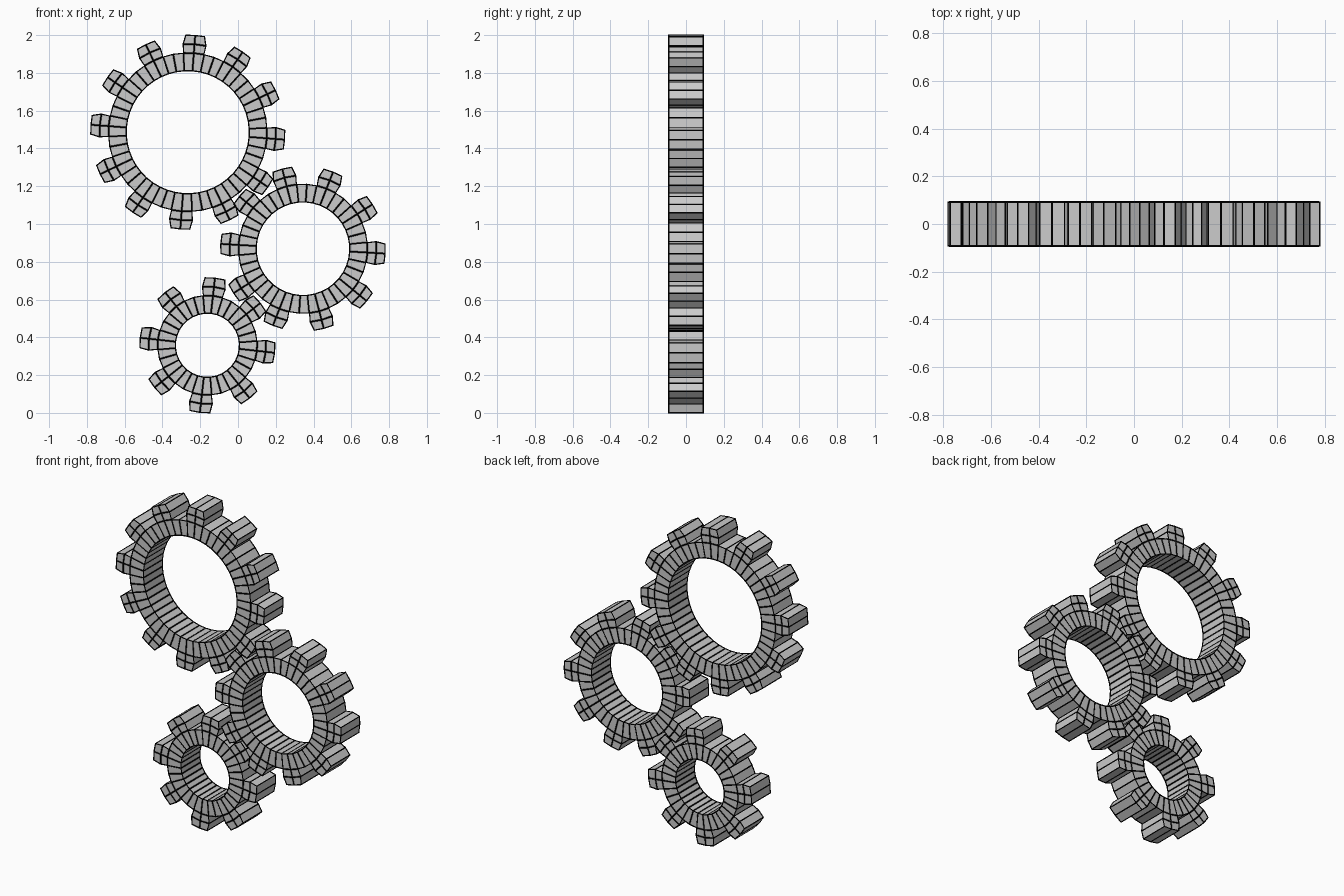
import bpy, bmesh
from math import cos, sin, tan, radians, pi

if "Cube" in bpy.data.objects:
    bpy.data.objects.remove(bpy.data.objects["Cube"])

HALF_WIDTH = 0.0925   # half thickness along y
ADD = 0.047           # tooth height above / below the pitch circle
BASE = 0.0945         # radial thickness of the ring
LINE = 0.008          # thickness of the dark edge lines

# Body grey and black edge lines
grey = bpy.data.materials.new("body_grey")
grey.diffuse_color = (0.8, 0.8, 0.8, 1)
grey.use_nodes = True
grey.node_tree.nodes["Principled BSDF"].inputs["Base Color"].default_value = grey.diffuse_color
black = bpy.data.materials.new("edge_black")
black.diffuse_color = (0, 0, 0, 1)
black.use_nodes = True
black.node_tree.nodes["Principled BSDF"].inputs["Base Color"].default_value = black.diffuse_color


def make_gear(name, cx, cz, pitch, teeth, phase):
    """Spur gear in the XZ plane; phase = angle in degrees of one tooth centre."""
    bm = bmesh.new()
    step = 2 * pi / teeth / 4
    tip, root, bore = pitch + ADD, pitch - ADD, pitch - ADD - BASE
    lean = ADD * tan(radians(20)) / tip
    n = teeth * 4

    def angle(i):
        return radians(phase) + (i - 2) * step

    def pair(r, a):
        return [bm.verts.new((r * cos(a), y, r * sin(a))) for y in (-HALF_WIDTH, HALF_WIDTH)]

    def caps(a, b, c, d):
        for s in (0, 1):
            bm.faces.new((a[s], b[s], c[s], d[s]))

    def wall(a, b):
        bm.faces.new((a[0], b[0], b[1], a[1]))

    # Ring
    inner = [pair(bore, angle(i)) for i in range(n)]
    outer = [pair(root, angle(i)) for i in range(n)]
    for i in range(n):
        j = (i + 1) % n
        caps(inner[i], inner[j], outer[j], outer[i])
        wall(inner[i], inner[j])
        if i % 4 in (0, 3):
            wall(outer[i], outer[j])

    # Teeth with tapered tips
    for t in range(0, n, 4):
        low = [outer[t + k] for k in (1, 2, 3)]
        mid = [pair(pitch, angle(t + k)) for k in (1, 2, 3)]
        top = [pair(tip, angle(t + k) + lean * (2 - k)) for k in (1, 2, 3)]
        for a, b in ((low, mid), (mid, top)):
            for k in (0, 1):
                caps(a[k], a[k + 1], b[k + 1], b[k])
            wall(a[0], b[0])
            wall(a[2], b[2])
        wall(top[0], top[1])
        wall(top[1], top[2])

    bmesh.ops.recalc_face_normals(bm, faces=bm.faces)
    mesh = bpy.data.meshes.new(name)
    bm.to_mesh(mesh)
    bm.free()
    mesh.materials.append(grey)
    mesh.materials.append(black)
    obj = bpy.data.objects.new(name, mesh)
    obj.location = (cx, 0, cz)
    bpy.context.collection.objects.link(obj)

    # Dark lines along every edge
    wire = obj.modifiers.new("edge_lines", 'WIREFRAME')
    wire.thickness = LINE
    wire.offset = 0
    wire.use_replace = False
    wire.use_even_offset = True
    wire.material_offset = 1


make_gear("large_gear", -0.266, 1.486, 0.467, 12, -4.4)
make_gear("medium_gear", 0.344, 0.869, 0.389, 10, -3.4)
make_gear("small_gear", -0.162, 0.358, 0.311, 8, -6.4)
